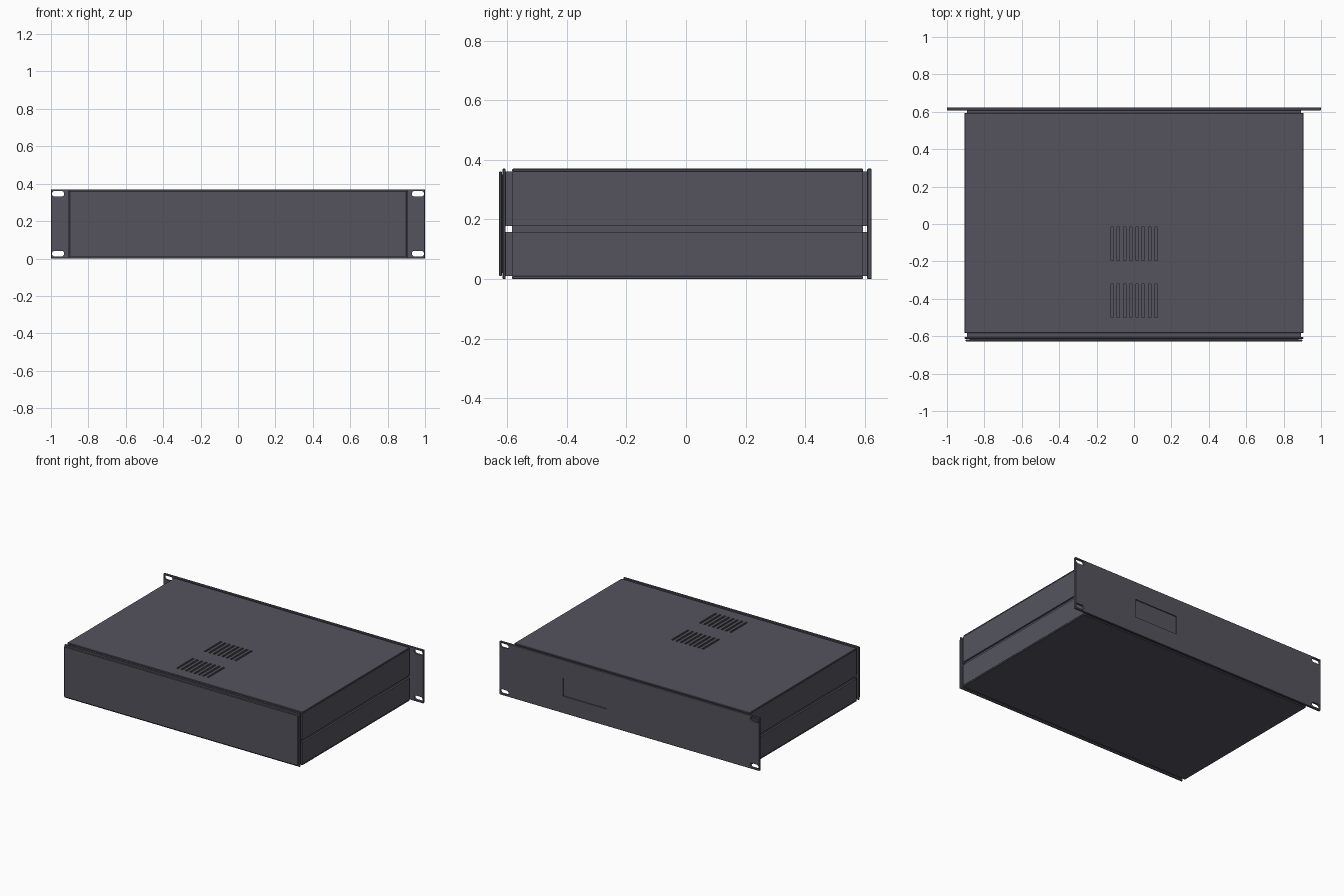
import bpy, bmesh, math
from mathutils import Matrix, Vector

if "Cube" in bpy.data.objects:
    bpy.data.objects.remove(bpy.data.objects["Cube"])

mat = bpy.data.materials.new("dark grey metal")
mat.diffuse_color = (0.09, 0.088, 0.112, 1)
mat.use_nodes = True
mat.node_tree.nodes["Principled BSDF"].inputs["Base Color"].default_value = mat.diffuse_color


def finish(name, bm, hidden=False):
    bmesh.ops.recalc_face_normals(bm, faces=bm.faces)
    me = bpy.data.meshes.new(name)
    bm.to_mesh(me)
    bm.free()
    me.materials.append(mat)
    ob = bpy.data.objects.new(name, me)
    bpy.context.collection.objects.link(ob)
    if hidden:
        ob.hide_render = True
        ob.display_type = 'WIRE'
        ob.hide_set(True)
    return ob


def add_box(bm, x0, x1, y0, y1, z0, z1):
    c = Vector(((x0 + x1) / 2, (y0 + y1) / 2, (z0 + z1) / 2))
    m = Matrix.Translation(c) @ Matrix.Diagonal((x1 - x0, y1 - y0, z1 - z0, 1))
    bmesh.ops.create_cube(bm, size=1, matrix=m)


def box(name, *dims, bevel=0):
    bm = bmesh.new()
    add_box(bm, *dims)
    ob = finish(name, bm)
    if bevel:
        mod = ob.modifiers.new("edge", 'BEVEL')
        mod.width = bevel
        mod.segments = 1
    return ob


def add_slot(bm, cx, cz, half, r, y0, y1):
    # stadium outline in xz, extruded along y
    pts = []
    for side, start in ((1, -90), (-1, 90)):
        for i in range(9):
            a = math.radians(start + i * 22.5)
            pts.append((cx + side * (half - r) + r * math.cos(a), cz + r * math.sin(a)))
    f = bm.faces.new([bm.verts.new((x, y0, z)) for x, z in pts])
    ext = bmesh.ops.extrude_face_region(bm, geom=[f])
    vs = [g for g in ext["geom"] if isinstance(g, bmesh.types.BMVert)]
    bmesh.ops.translate(bm, verts=vs, vec=(0, y1 - y0, 0))


def cut(ob, cutter):
    mod = ob.modifiers.new("cut", 'BOOLEAN')
    mod.operation = 'DIFFERENCE'
    mod.solver = 'EXACT'
    mod.object = cutter


H = 0.37
Y0, Y1 = -0.583, 0.594      # outer skin ends

# rack face plate with four mounting slots and a shallow display recess
plate = box("rack_face_plate", -1, 1, 0.608, 0.623, 0, H, bevel=0.002)
bm = bmesh.new()
for x in (-0.962, 0.962):
    for z in (0.026, H - 0.024):
        add_slot(bm, x, z, 0.033, 0.015, 0.59, 0.64)
add_box(bm, 0.175, 0.51, 0.616, 0.64, 0.118, 0.245)
cut(plate, finish("face_plate_cutter", bm, hidden=True))

# top cover with two banks of vent slots
top = box("top_cover", -0.905, 0.905, Y0, Y1, H - 0.01, H, bevel=0.002)
bm = bmesh.new()
for cy in (-0.105, -0.41):
    for i in range(8):
        cx = (i - 3.5) * 0.0335
        add_box(bm, cx - 0.007, cx + 0.007, cy - 0.09, cy + 0.09, H - 0.05, H + 0.05)
cut(top, finish("vent_cutter", bm, hidden=True))

box("bottom_cover", -0.905, 0.905, Y0, Y1, 0, 0.01, bevel=0.002)

# recessed strips between the covers and the end plates
for name, a, b in (("rear", -0.606, -0.57), ("front", 0.58, 0.609)):
    box(name + "_top_lip", -0.89, 0.89, a, b, 0.35, 0.36)
    box(name + "_bottom_lip", -0.89, 0.89, a, b, 0.01, 0.02)

# side walls: two rails per side, with a recessed groove strip between
for side, s in (("right", 1), ("left", -1)):
    def side_box(name, xa, xb, *rest):
        box(side + name, min(s * xa, s * xb), max(s * xa, s * xb), *rest)
    for part, z0, z1 in (("_lower", 0.01, 0.158), ("_upper", 0.178, 0.36)):
        side_box(part + "_side_panel", 0.88, 0.905, Y0, Y1, z0, z1)
        side_box(part + "_inner_rail", 0.87, 0.892, -0.606, 0.609, z0, z1)
    side_box("_groove_strip", 0.872, 0.893, Y0, Y1, 0.15, 0.186)

# closing panel at the far end, with its outer plate
box("rear_frame_plate", -0.905, 0.905, -0.615, -0.605, 0, H, bevel=0.002)
box("rear_spacer", -0.88, 0.88, -0.619, -0.614, 0.02, 0.35)
box("rear_outer_plate", -0.9, 0.9, -0.627, -0.618, 0.01, 0.36, bevel=0.002)
